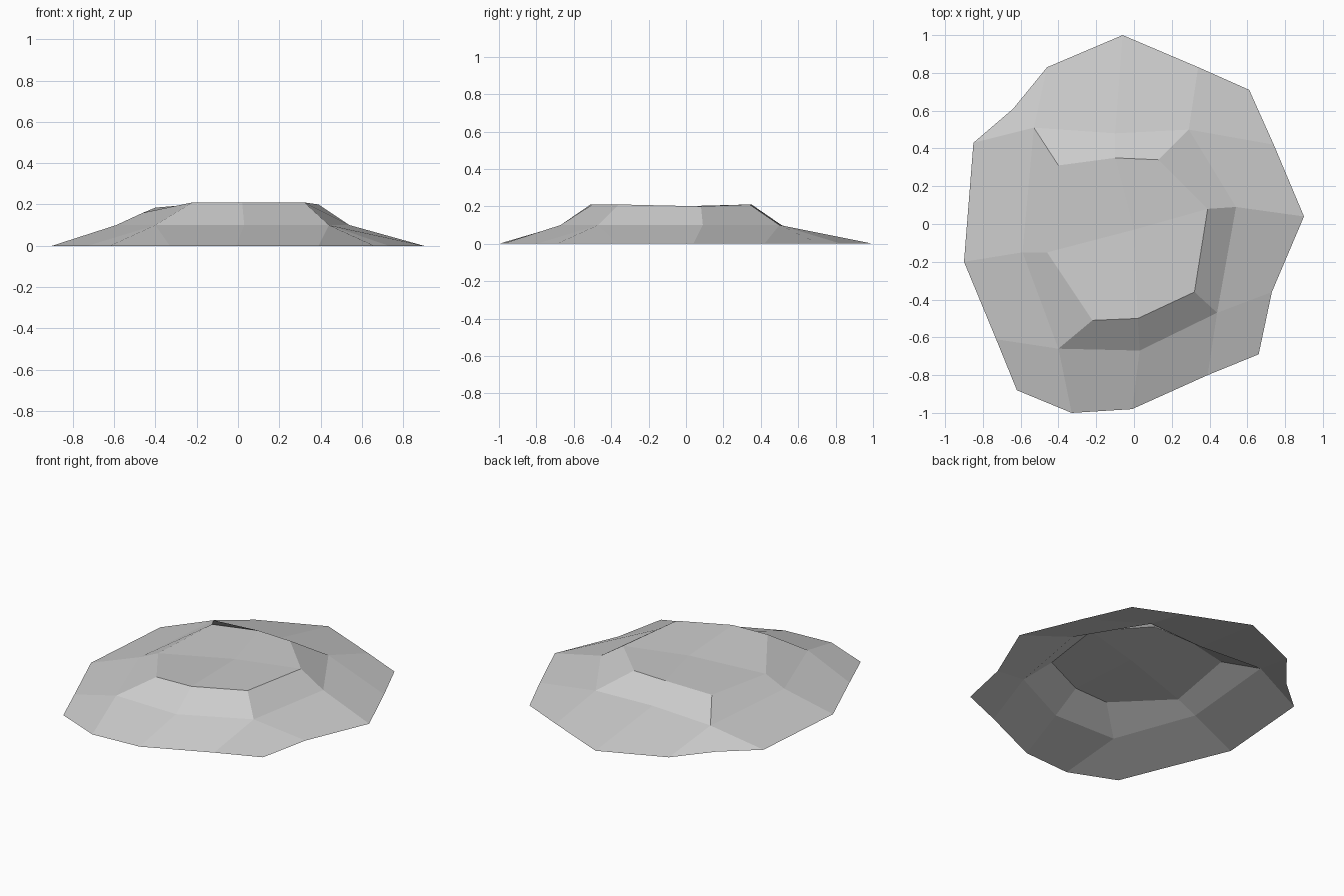
import bpy
import bmesh

default_cube = bpy.data.objects.get("Cube")
if default_cube:
    bpy.data.objects.remove(default_cube, do_unlink=True)


def make_material(name, colour):
    material = bpy.data.materials.new(name)
    material.use_nodes = True
    material.diffuse_color = colour
    for node in material.node_tree.nodes:
        if node.type == 'BSDF_PRINCIPLED':
            node.inputs["Base Color"].default_value = colour
            node.inputs["Roughness"].default_value = .8
    return material


# Contours of the mound, counter-clockwise from the +x side
ground_outline = [(.9, .04), (.74, .42), (.61, .71), (.34, .83),
                  (-.06, 1), (-.46, .83), (-.64, .61), (-.85, .43),
                  (-.9, -.2), (-.73, -.61), (-.62, -.88), (-.33, -1),
                  (-.01, -.98), (.39, -.8), (.66, -.69), (.73, -.36)]
shoulder_outline = [(.54, .09), (.29, .5), (-.1, .48), (-.53, .51),
                    (-.59, -.15), (-.4, -.66), (.03, -.67), (.44, -.47)]
plateau_outline = [(.39, .08), (.13, .34), (-.1, .35), (-.4, .31),
                   (-.46, -.15), (-.22, -.51), (.02, -.5), (.32, -.36)]
plateau_heights = [.2, .21, .21, .185, .16, .21, .21, .21]


def add_ring(bm, outline, heights):
    return [bm.verts.new((x, y, z)) for (x, y), z in zip(outline, heights)]


def build_mound(name, material):
    bm = bmesh.new()
    ground = add_ring(bm, ground_outline, [0] * len(ground_outline))
    shoulder = add_ring(bm, shoulder_outline, [.1] * len(shoulder_outline))
    plateau = add_ring(bm, plateau_outline, plateau_heights)
    centre = bm.verts.new((0, -.03, .2))

    def g(i):
        return ground[i % len(ground)]

    def s(i):
        return shoulder[i % len(shoulder)]

    def p(i):
        return plateau[i % len(plateau)]

    for side in range(4):
        a, b = side * 4, side * 2
        # Skirt: two side quads with a corner quad between them
        bm.faces.new((s(b), g(a), g(a + 1), s(b + 1)))
        bm.faces.new((s(b + 1), g(a + 1), g(a + 2), g(a + 3)))
        bm.faces.new((s(b + 1), g(a + 3), g(a + 4), s(b + 2)))
        # Steep bank up to the plateau
        for i in (b, b + 1):
            bm.faces.new((p(i), s(i), s(i + 1), p(i + 1)))
        # Quarter of the plateau
        bm.faces.new((centre, p(b), p(b + 1), p(b + 2)))

    mesh = bpy.data.meshes.new(name)
    bm.to_mesh(mesh)
    bm.free()
    mesh.materials.append(material)
    mound = bpy.data.objects.new(name, mesh)
    bpy.context.collection.objects.link(mound)
    return mound


# Flat-shaded mound, open underneath
stone_grey = make_material("stone_grey", (.6, .6, .6, 1))
build_mound("rock_mound", stone_grey)
